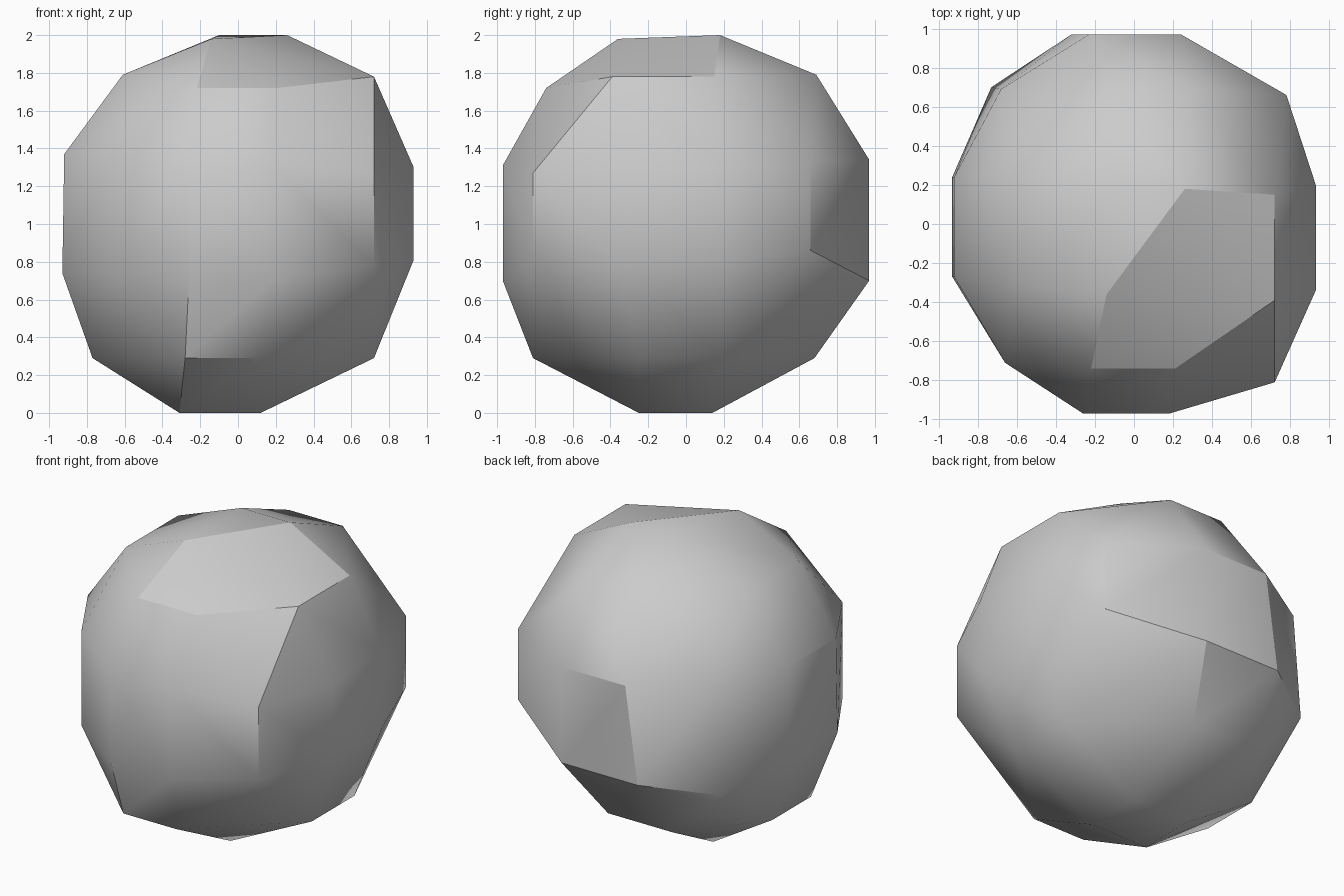
import bpy
import bmesh
from mathutils import Vector

default_cube = bpy.data.objects.get("Cube")
if default_cube:
    bpy.data.objects.remove(default_cube, do_unlink=True)


def make_material(name, colour):
    material = bpy.data.materials.new(name)
    material.use_nodes = True
    material.diffuse_color = colour
    shader = next(n for n in material.node_tree.nodes if n.type == 'BSDF_PRINCIPLED')
    shader.inputs["Base Color"].default_value = colour
    return material


def along_x(low, high, y, z):
    """Two corners of a short ridge running left to right."""
    return [Vector((x, y, z)) for x in (low, high)]


def along_y(low, high, x, z):
    """Two corners of a short ridge running front to back."""
    return [Vector((x, y, z)) for y in (low, high)]


def along_z(low, high, x, y):
    """Two corners of a short upright ridge."""
    return [Vector((x, y, z)) for z in (low, high)]


# Twelve worn ridges of the block, each with two corners
front_top = along_x(-.22, .21, -.74, 1.72)
right_top = along_y(-.39, .15, .72, 1.78)
ridges = [
    front_top,
    right_top,
    along_x(-.11, .29, .69, 1.79),
    along_y(-.31, .24, -.61, 1.79),
    along_x(-.28, .11, -.81, .29),
    along_x(-.38, .1, .68, .29),
    along_y(-.25, .2, .72, .29),
    along_y(-.22, .19, -.77, .29),
    along_z(.78, 1.27, .72, -.81),
    along_z(.86, 1.33, .78, .66),
    along_z(.74, 1.37, -.66, -.71),
    [Vector((-.73, .7, .64)), Vector((-.68, .69, 1.34))],
]

# Raised middles of the six sides
crown_left = Vector((-.14, -.36, 1.98))
crown_right = Vector((.26, .18, 2))
middles = [
    [crown_left, crown_right, Vector((-.1, .18, 2))],
    along_x(-.31, .12, -.25, 0), along_x(-.3, .12, .14, 0),
    along_x(-.26, .18, -.97, .7), along_x(-.26, .18, -.97, 1.31),
    along_x(-.32, .24, .97, .7), along_x(-.23, .24, .97, 1.34),
    along_y(-.27, .24, -.93, .74), along_y(-.27, .24, -.92, 1.37),
    along_y(-.34, .2, .93, .81), along_y(-.34, .2, .93, 1.3),
]

# Wrap the corners in a single convex stone
bm = bmesh.new()
for group in ridges + middles:
    for corner in group:
        bm.verts.new(corner)
hull = bmesh.ops.convex_hull(bm, input=bm.verts)
loose = [g for g in hull["geom_interior"] if isinstance(g, bmesh.types.BMVert)]
bmesh.ops.delete(bm, geom=loose, context='VERTS')
bmesh.ops.recalc_face_normals(bm, faces=bm.faces)

# Faces of the broken-off patch on the crown
patch_corners = front_top + right_top + [crown_left, crown_right]


def in_patch(face):
    return all(any((v.co - c).length < .001 for c in patch_corners) for v in face.verts)


patch = {face for face in bm.faces if in_patch(face)}
patch_border = {e.index for e in bm.edges
                if len([f for f in e.link_faces if f in patch]) == 1}
bm.edges.index_update()
patch_border = {e.index for e in bm.edges
                if len([f for f in e.link_faces if f in patch]) == 1}

mesh = bpy.data.meshes.new("boulder")
bm.to_mesh(mesh)
bm.free()
boulder = bpy.data.objects.new("boulder", mesh)
bpy.context.collection.objects.link(boulder)
mesh.materials.append(make_material("stone grey", (.6, .6, .6, 1)))

# Soft shading with crisp ridges and a crisp patch border
bpy.ops.object.select_all(action='DESELECT')
boulder.select_set(True)
bpy.context.view_layer.objects.active = boulder
bpy.ops.object.shade_smooth_by_angle(angle=.5236)
for edge in mesh.edges:
    if edge.index in patch_border:
        edge.use_edge_sharp = True
